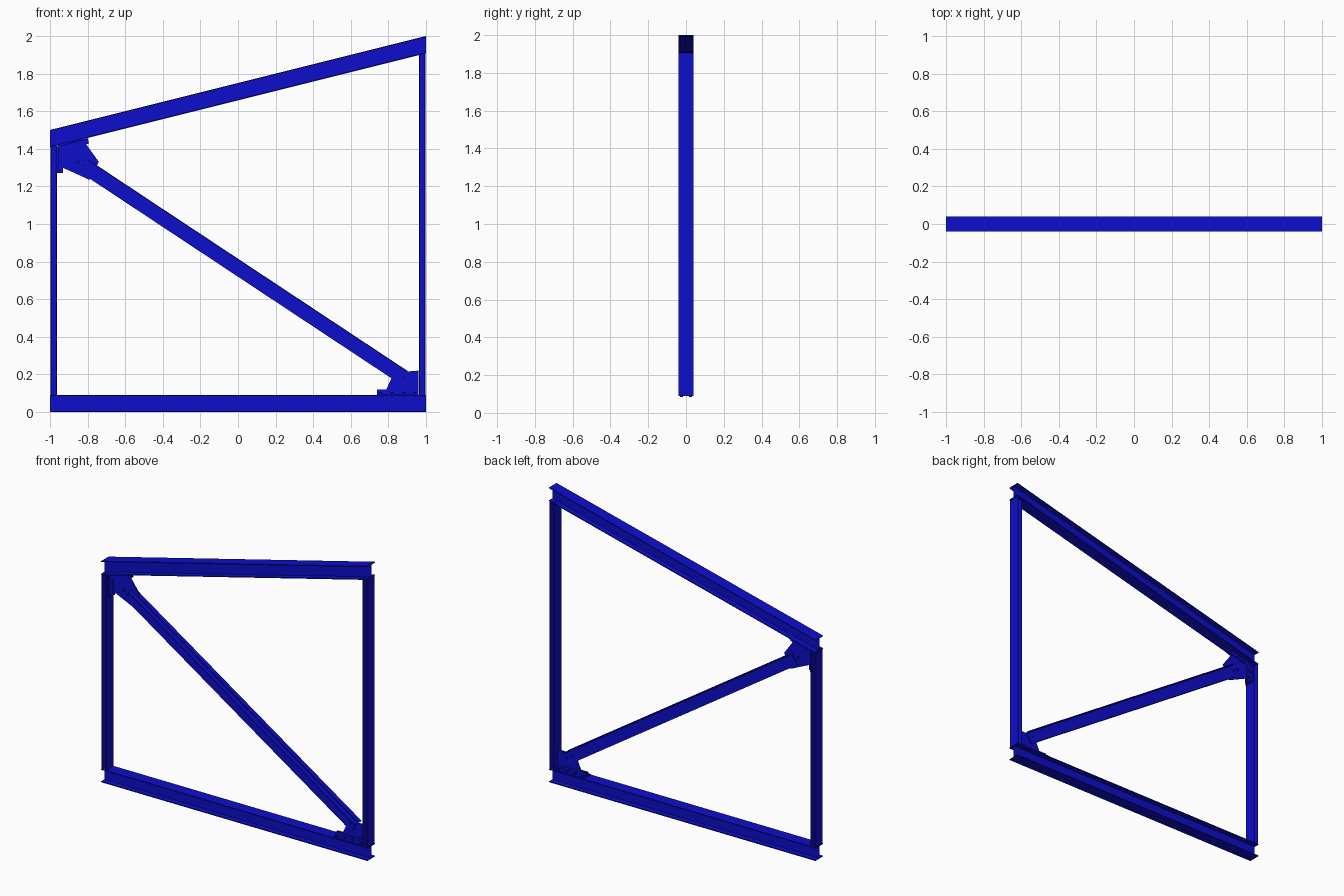
import bpy, bmesh, math
from mathutils import Vector, Matrix

if "Cube" in bpy.data.objects:
    bpy.data.objects.remove(bpy.data.objects["Cube"], do_unlink=True)

blue = bpy.data.materials.new("steel blue")
blue.use_nodes = True
COLOR = (0.004, 0.004, 0.6, 1)
blue.diffuse_color = COLOR
blue.node_tree.nodes["Principled BSDF"].inputs["Base Color"].default_value = COLOR


def finish(name, bm):
    bmesh.ops.recalc_face_normals(bm, faces=bm.faces)
    mesh = bpy.data.meshes.new(name)
    bm.to_mesh(mesh)
    bm.free()
    mesh.materials.append(blue)
    obj = bpy.data.objects.new(name, mesh)
    bpy.context.collection.objects.link(obj)
    return obj


def i_profile(depth, width, flange, web):
    """I outline as (depth, y) pairs."""
    d, w, f, t = depth / 2, width / 2, depth / 2 - flange, web / 2
    half = [(d, -w), (d, w), (f, w), (f, t)]
    return half + [(-f, t), (-f, w), (-d, w)] + [(-d, -w), (-f, -w), (-f, -t), (f, -t), (f, -w)]


def angle_profile(depth, leg, t, gap, side):
    """L outline: upright leg by the gusset, outstanding leg on top."""
    d = depth / 2
    pts = [(-d, gap), (d, gap), (d, leg), (d - t, leg), (d - t, gap + t), (-d, gap + t)]
    return [(a, side * b) for a, b in pts]


def bar(name, profile, start, end, cut=None, capped=False):
    """Sweep a profile between two (x, z) points; cut gives end plane directions."""
    a, b = Vector((start[0], 0, start[1])), Vector((end[0], 0, end[1]))
    along = (b - a).normalized()
    across = Vector((-along.z, 0, along.x))
    plane = Vector(cut) if cut else along
    bm = bmesh.new()
    rings = []
    for p in (a, b):
        ring = []
        for d, y in profile:
            off = across * d
            off -= along * (off.dot(plane) / along.dot(plane))
            ring.append(bm.verts.new(p + off + Vector((0, y, 0))))
        rings.append(ring)
    n = len(profile)
    for i in range(n):
        j = (i + 1) % n
        bm.faces.new((rings[0][i], rings[0][j], rings[1][j], rings[1][i]))
    if capped:
        for ring in rings:
            bm.faces.new(ring)
    return finish(name, bm)


def plate(name, outline, thick):
    """Upright plate from an (x, z) outline, centred on y = 0."""
    bm = bmesh.new()
    rings = [[bm.verts.new((x, y, z)) for x, z in outline] for y in (-thick / 2, thick / 2)]
    n = len(outline)
    for ring in rings:
        bm.faces.new(ring)
    for i in range(n):
        j = (i + 1) % n
        bm.faces.new((rings[0][i], rings[0][j], rings[1][j], rings[1][i]))
    return finish(name, bm)


def bolts(name, points, axis, length, radius=0.008):
    """Hexagonal bolts through the given points."""
    bm = bmesh.new()
    turn = Vector((0, 0, 1)).rotation_difference(Vector(axis)).to_matrix().to_4x4()
    for p in points:
        bmesh.ops.create_cone(bm, cap_ends=True, segments=6, radius1=radius, radius2=radius,
                              depth=length, matrix=Matrix.Translation(p) @ turn)
    return finish(name, bm)


# Chords and posts
chord = i_profile(0.09, 0.08, 0.006, 0.006)
slope = Vector((2, 0, 0.5)).normalized()
bar("bottom_chord", chord, (-1, 0.045), (1, 0.045))
bar("top_chord", chord, (-1, 1.454), (1, 1.954), cut=(1, 0, 0))
post = i_profile(0.036, 0.08, 0.005, 0.006)
bar("right_post", post, (-0.98, 0.09), (-0.98, 1.416))
bar("left_post", post, (0.98, 0.09), (0.98, 1.906))

# Diagonal brace: two angles back to back
for side, label in ((-1, "front"), (1, "back")):
    bar("brace_angle_" + label, angle_profile(0.08, 0.036, 0.006, 0.005, side),
        (-0.82, 1.31), (0.88, 0.185), capped=True)

# Gusset plates
plate("upper_gusset", [(-0.96, 1.42), (-0.83, 1.455), (-0.74, 1.33), (-0.79, 1.235), (-0.955, 1.31)], 0.01)
plate("lower_gusset", [(0.78, 0.1), (0.83, 0.21), (0.96, 0.22), (0.96, 0.095)], 0.01)

# Connection cleats, mirrored front and back
for side, label in ((-1, "front"), (1, "back")):
    cleat = [(0, 0.005), (0, 0.036), (0.006, 0.036), (0.006, 0.011), (0.03, 0.011), (0.03, 0.005)]
    shape = [(d, side * y) for d, y in cleat]
    flipped = [(-d, y) for d, y in shape]
    bar("lower_cleat_" + label, shape, (0.74, 0.09), (0.96, 0.09), capped=True)
    bar("upper_cleat_" + label, flipped, (-0.95, 1.42), (-0.8, 1.457), capped=True)
    bar("post_cleat_" + label, flipped, (-0.962, 1.27), (-0.962, 1.41), capped=True)

# Bolts
bolts("upper_gusset_bolts", [(-0.85, 0, 1.33), (-0.82, 0, 1.31), (-0.945, 0, 1.31), (-0.945, 0, 1.36),
                             (-0.9, 0, 1.42), (-0.86, 0, 1.43)], (0, 1, 0), 0.034)
bolts("lower_gusset_bolts", [(0.85, 0, 0.205), (0.88, 0, 0.185), (0.82, 0, 0.107), (0.87, 0, 0.107),
                             (0.92, 0, 0.107)], (0, 1, 0), 0.034)
bolts("chord_bolts", [(x, y, 0.094) for x in (0.76, 0.82, 0.88, 0.94) for y in (-0.024, 0.024)],
      (0, 0, 1), 0.022)
bolts("post_bolts", [(-0.96, y, z) for z in (1.285, 1.34, 1.39) for y in (-0.024, 0.024)],
      (1, 0, 0), 0.022)
